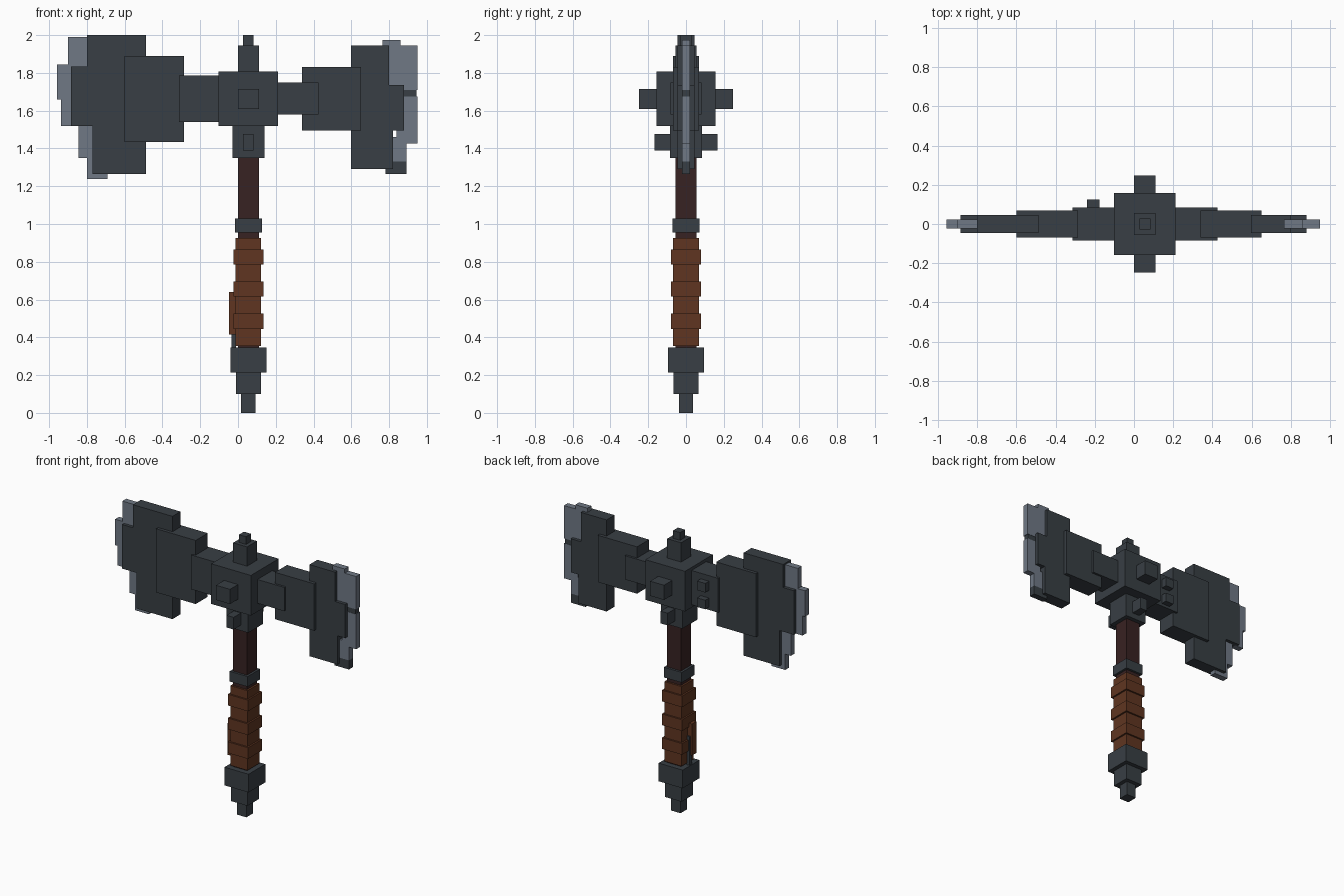
import bpy

if "Cube" in bpy.data.objects:
    bpy.data.objects.remove(bpy.data.objects["Cube"], do_unlink=True)


def material(name, rgb):
    m = bpy.data.materials.new(name)
    m.use_nodes = True
    m.diffuse_color = (*rgb, 1)
    m.node_tree.nodes["Principled BSDF"].inputs["Base Color"].default_value = (*rgb, 1)
    return m


STEEL = material("dark steel", (0.04, 0.049, 0.058))
SILVER = material("edge steel", (0.16, 0.19, 0.235))
LEATHER = material("brown leather", (0.115, 0.036, 0.015))
WOOD = material("dark wood", (0.039, 0.016, 0.016))


def box(name, mat, x, z, y):
    """Box from x and z ranges; y is a half depth or a range."""
    if not isinstance(y, tuple):
        y = (-y, y)
    bpy.ops.mesh.primitive_cube_add(size=1)
    o = bpy.context.object
    o.name = name
    o.data.name = name
    for v in o.data.vertices:
        v.co = [r[0] if c < 0 else r[1] for c, r in zip(v.co, (x, y, z))]
    o.data.materials.append(mat)
    return o


MID = 0.055  # handle axis


def post(name, mat, half, z, y=None):
    """Square block centred on the handle axis."""
    return box(name, mat, (MID - half, MID + half), z, y or half)


# Handle and pommel
post("pommel_tip", STEEL, 0.038, (0, 0.1))
post("pommel_step", STEEL, 0.066, (0.1, 0.215))
post("pommel_block", STEEL, 0.095, (0.215, 0.345))
post("shaft", WOOD, 0.055, (0.345, 1.35))
post("grip", LEATHER, 0.068, (0.355, 0.925))
for i in range(3):
    z = 0.445 + 0.17 * i
    post("grip_band", LEATHER, 0.08, (z, z + 0.08))
post("collar", STEEL, 0.071, (0.955, 1.028))
box("loose_strap", LEATHER, (-0.047, -0.01), (0.415, 0.64), (-0.05, 0))
box("strap_pin", STEEL, (-0.035, -0.01), (0.345, 0.55), (-0.015, 0.01))

# Head centre
post("socket", STEEL, 0.085, (1.35, 1.52))
post("socket_pin", STEEL, 0.028, (1.39, 1.477), 0.168)
post("head_block", STEEL, 0.157, (1.52, 1.807))
post("side_boss", STEEL, 0.055, (1.61, 1.715), 0.248)
post("top_block", STEEL, 0.055, (1.807, 1.945))
post("top_tip", STEEL, 0.028, (1.945, 2.0))

# Large blade on the right
box("right_arm", STEEL, (-0.313, -0.1), (1.54, 1.785), 0.083)
box("right_cheek", STEEL, (-0.6, -0.287), (1.435, 1.89), 0.068)
for x, z in (((-0.8, -0.487), (1.835, 2.0)),
             ((-0.885, -0.487), (1.52, 1.835)),
             ((-0.77, -0.487), (1.265, 1.52))):
    box("right_blade", STEEL, x, z, 0.045)
for x, z in (((-0.9, -0.79), (1.835, 1.99)),
             ((-0.957, -0.87), (1.66, 1.845)),
             ((-0.938, -0.87), (1.52, 1.66)),
             ((-0.845, -0.76), (1.35, 1.52)),
             ((-0.8, -0.69), (1.237, 1.35))):
    box("right_edge", SILVER, x, z, 0.022)
for z in (1.56, 1.68):
    box("back_rivet", STEEL, (-0.24, -0.175), (z, z + 0.065), (0.08, 0.125))

# Smaller blade on the left
box("left_arm", STEEL, (0.21, 0.425), (1.58, 1.75), 0.083)
box("left_cheek", STEEL, (0.34, 0.65), (1.495, 1.83), 0.068)
for x, z in (((0.597, 0.8), (1.735, 1.945)),
             ((0.597, 0.88), (1.495, 1.735)),
             ((0.597, 0.82), (1.29, 1.495))):
    box("left_blade", STEEL, x, z, 0.045)
for x, z in (((0.765, 0.86), (1.9, 1.975)),
             ((0.79, 0.95), (1.71, 1.945)),
             ((0.84, 0.95), (1.425, 1.675)),
             ((0.81, 0.893), (1.33, 1.46))):
    box("left_edge", SILVER, x, z, 0.022)
box("edge_notch", STEEL, (0.86, 0.945), (1.675, 1.71), 0.02)
box("left_edge_tip", STEEL, (0.78, 0.893), (1.265, 1.33), 0.022)
